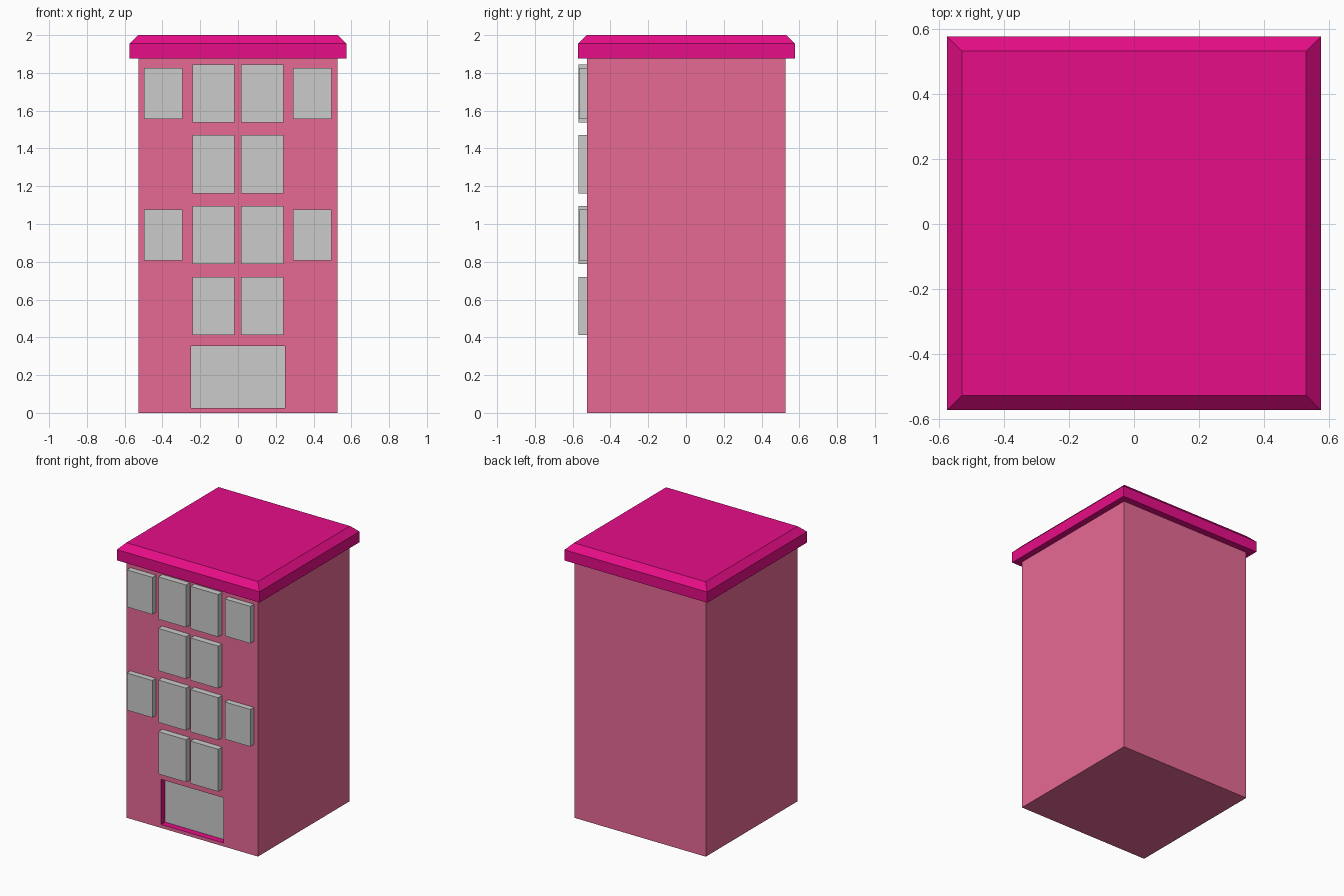
import bpy, bmesh
from mathutils import Vector

if "Cube" in bpy.data.objects:
    bpy.data.objects.remove(bpy.data.objects["Cube"])

WX, WY, TOP = 0.528, 0.527, 1.877   # tower half widths, wall height
CY = 0.002                          # slight depth offset of the tower


def material(name, rgb):
    m = bpy.data.materials.new(name)
    m.diffuse_color = (*rgb, 1)
    m.use_nodes = True
    m.node_tree.nodes["Principled BSDF"].inputs["Base Color"].default_value = m.diffuse_color
    return m


pink = material("pink", (0.8, 0.107 + 0.035, 0.3))
magenta = material("magenta", (0.8, 0.004, 0.245))


def add_box(bm, x0, x1, y0, y1, z0, z1):
    for v in bmesh.ops.create_cube(bm, size=1)["verts"]:
        v.co = Vector((x1 if v.co.x > 0 else x0,
                       y1 if v.co.y > 0 else y0,
                       z1 if v.co.z > 0 else z0))


def finish(bm, name, *mats):
    bmesh.ops.recalc_face_normals(bm, faces=bm.faces[:])
    me = bpy.data.meshes.new(name)
    bm.to_mesh(me)
    bm.free()
    for m in mats:
        me.materials.append(m)
    ob = bpy.data.objects.new(name, me)
    bpy.context.collection.objects.link(ob)
    return ob


def box(name, *dims):
    bm = bmesh.new()
    add_box(bm, *dims)
    return finish(bm, name)


# Walls, with a shallow doorway pushed into the front
DX, DZ0, DZ1, DEPTH = 0.25, 0.025, 0.353, 0.05
FRONT = CY - WY
bm = bmesh.new()
add_box(bm, -WX, WX, FRONT, CY + WY - 0.002, 0, TOP)
for co, no in (((-DX, 0, 0), (1, 0, 0)), ((DX, 0, 0), (1, 0, 0)),
               ((0, 0, DZ0), (0, 0, 1)), ((0, 0, DZ1), (0, 0, 1))):
    bmesh.ops.bisect_plane(bm, geom=bm.verts[:] + bm.edges[:] + bm.faces[:],
                           plane_co=co, plane_no=no)
door_face = min(bm.faces, key=lambda f: (f.calc_center_median()
                - Vector((0, FRONT, (DZ0 + DZ1) / 2))).length)
sides = bmesh.ops.inset_region(bm, faces=[door_face], thickness=0.0,
                               depth=0.0, use_even_offset=False)["faces"]
for v in door_face.verts:
    v.co.y += DEPTH
for f in sides + [door_face]:
    f.material_index = 1
finish(bm, "walls", pink, magenta)

# Door panel at the back of the doorway
box("door", -DX, DX, FRONT + DEPTH - 0.004, FRONT + DEPTH + 0.01, DZ0, DZ1)

# Wide central windows, four rows of two
for i, z in enumerate((0.412, 0.787, 1.162, 1.537)):
    for side, x in (("left", -0.242), ("right", 0.017)):
        box(f"central_window_{side}_{i + 1}", x, x + 0.223,
            -0.57, FRONT + 0.02, z, z + 0.308)

# Smaller outer windows, two rows
for i, z in enumerate((0.806, 1.556)):
    for side, x in (("left", -0.498), ("right", 0.29)):
        box(f"outer_window_{side}_{i + 1}", x, x + 0.205,
            -0.566, FRONT + 0.02, z, z + 0.27)

# Overhanging roof slab with a chamfered top rim
E, T = 0.574, 0.529
bm = bmesh.new()
add_box(bm, -E, E, CY - E, CY + E, TOP, 1.955)
lid = max(bm.faces, key=lambda f: f.calc_center_median().z)
bmesh.ops.inset_region(bm, faces=[lid], thickness=E - T, depth=0.0,
                       use_even_offset=True)
for v in lid.verts:
    v.co.z = 2.0
finish(bm, "roof", magenta)
